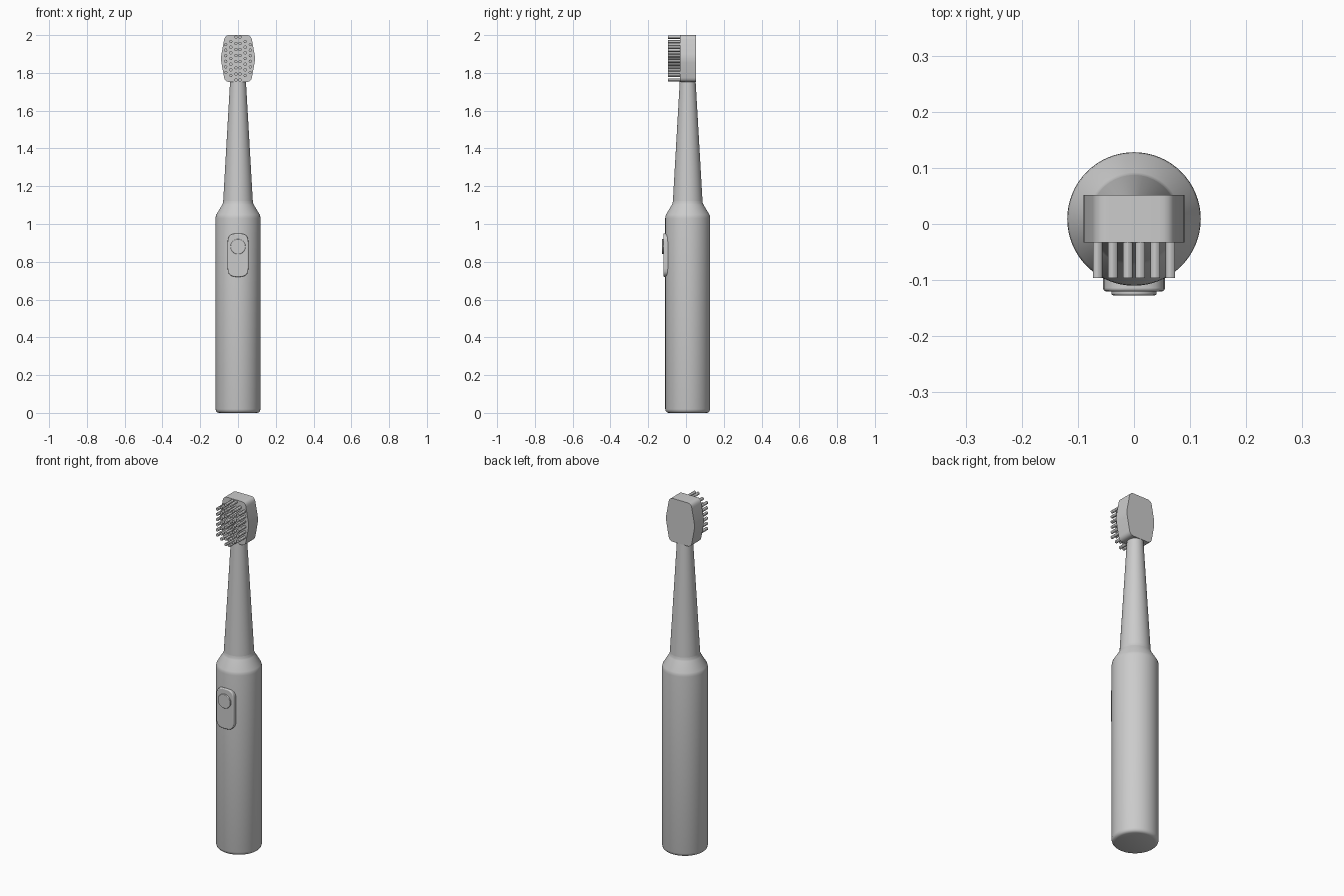
import bpy, bmesh, math
from mathutils import Vector

if "Cube" in bpy.data.objects:
    bpy.data.objects.remove(bpy.data.objects["Cube"])

CY = 0.009  # y of the handle axis


def finish(name, bm, bevel=0.0, angle=30):
    bmesh.ops.recalc_face_normals(bm, faces=bm.faces)
    me = bpy.data.meshes.new(name)
    bm.to_mesh(me)
    bm.free()
    ob = bpy.data.objects.new(name, me)
    bpy.context.collection.objects.link(ob)
    if bevel:
        m = ob.modifiers.new("bevel", 'BEVEL')
        m.width, m.segments, m.limit_method = bevel, 3, 'ANGLE'
        m.angle_limit = math.radians(50)
    bpy.ops.object.select_all(action='DESELECT')
    bpy.context.view_layer.objects.active = ob
    ob.select_set(True)
    bpy.ops.object.shade_smooth_by_angle(angle=math.radians(angle))
    return ob


def lathe(name, profile, n=64):
    bm = bmesh.new()
    rings = [[bm.verts.new((r * math.cos(2 * math.pi * i / n),
                            CY + r * math.sin(2 * math.pi * i / n), z))
              for i in range(n)] for r, z in profile]
    for a, b in zip(rings, rings[1:]):
        for i in range(n):
            j = (i + 1) % n
            bm.faces.new((a[i], a[j], b[j], b[i]))
    bm.faces.new(rings[0])
    bm.faces.new(rings[-1])
    return finish(name, bm)


def round_corners(pts, radius, steps=5):
    """Replace each corner of an outline by a small curve."""
    out = []
    for i, p in enumerate(pts):
        p = Vector(p)
        u = (Vector(pts[i - 1]) - p).normalized() * radius
        v = (Vector(pts[(i + 1) % len(pts)]) - p).normalized() * radius
        for k in range(steps + 1):
            t = k / steps
            out.append((1 - t) ** 2 * (p + u) + 2 * t * (1 - t) * p + t * t * (p + v))
    return out


def slab(name, outline, y0, y1, bevel=0.0):
    """Extrude an xz outline from y0 (front) to y1 (back)."""
    bm = bmesh.new()
    f = [bm.verts.new((p[0], y0, p[1])) for p in outline]
    b = [bm.verts.new((p[0], y1, p[1])) for p in outline]
    bm.faces.new(f)
    bm.faces.new(b)
    for i in range(len(f)):
        j = (i + 1) % len(f)
        bm.faces.new((f[i], f[j], b[j], b[i]))
    return finish(name, bm, bevel)


def add_rod(bm, x, z, r, y0, y1, n):
    f, b = [[bm.verts.new((x + r * math.cos(2 * math.pi * i / n), y,
                           z + r * math.sin(2 * math.pi * i / n)))
             for i in range(n)] for y in (y0, y1)]
    bm.faces.new(f)
    bm.faces.new(b)
    for i in range(n):
        j = (i + 1) % n
        bm.faces.new((f[i], f[j], b[j], b[i]))


# handle with softened base and sloped shoulder
lathe("handle", [(0.102, 0), (0.110, 0.003), (0.116, 0.009), (0.119, 0.02),
                 (0.119, 1.03), (0.118, 1.04), (0.115, 1.05),
                 (0.083, 1.103), (0.080, 1.11), (0.078, 1.125)])

# tapered neck
lathe("neck", [(0.0785, 1.12), (0.042, 1.755)])

# brush head: six-sided outline with rounded top and bottom corners
half = [(0.069, 1.752), (0.092, 1.876), (0.069, 2.0)]
hexagon = half + [(-x, z) for x, z in reversed(half)]
rounded = round_corners(hexagon, 0.024)
slab("brush_head", rounded, -0.033, 0.052)

# bristles: mirrored columns (x, number of rows, lowest z, highest z)
bm = bmesh.new()
for x, rows, lo, hi in ((0.011, 8, 1.762, 1.989), (0.038, 7, 1.786, 1.966),
                        (0.065, 6, 1.802, 1.95)):
    for k in range(rows):
        for s in (-1, 1):
            add_rod(bm, s * x, lo + (hi - lo) * k / (rows - 1), 0.0085, -0.096, -0.03, 12)
finish("bristles", bm)

# switch plate and round button
plate = [(-0.055, 0.72), (0.055, 0.72), (0.055, 0.95), (-0.055, 0.95)]
slab("switch_plate", round_corners(plate, 0.045), -0.120, -0.08, 0.005)
bm = bmesh.new()
add_rod(bm, 0, 0.88, 0.040, -0.127, -0.11, 40)
finish("button", bm, 0.003)
